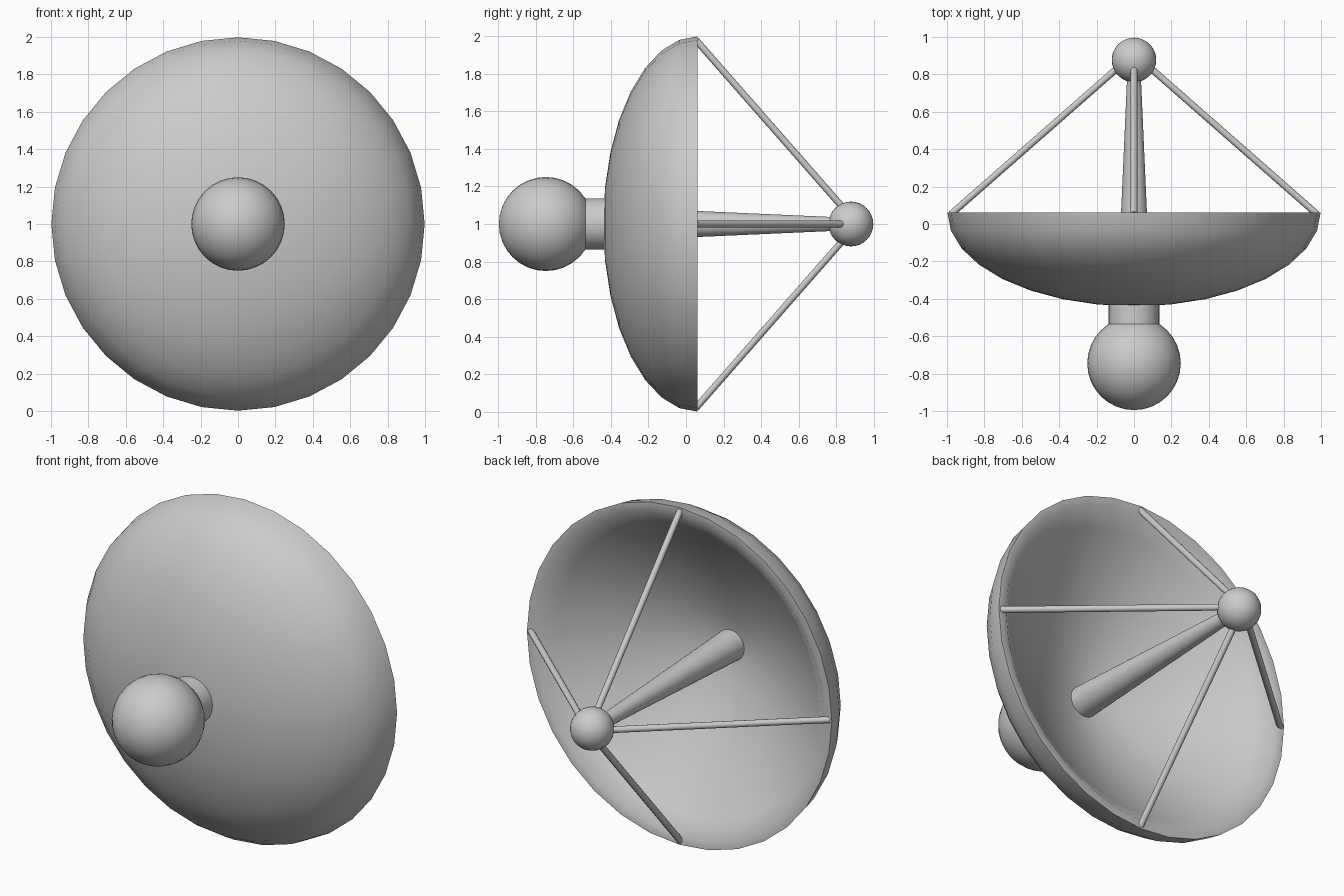
import bpy, bmesh
from math import sin, cos, pi, radians
from mathutils import Vector

if "Cube" in bpy.data.objects:
    bpy.data.objects.remove(bpy.data.objects["Cube"])

CZ = 1.0       # height of the dish axis
RIM_Y = 0.062  # plane of the dish rim


def finish(bm, name):
    bmesh.ops.recalc_face_normals(bm, faces=bm.faces[:])
    me = bpy.data.meshes.new(name)
    bm.to_mesh(me)
    bm.free()
    ob = bpy.data.objects.new(name, me)
    bpy.context.collection.objects.link(ob)
    bpy.ops.object.select_all(action='DESELECT')
    ob.select_set(True)
    bpy.context.view_layer.objects.active = ob
    bpy.ops.object.shade_smooth_by_angle(angle=radians(40))
    return ob


def lathe(name, profile, sides=32):
    """Spin (radius, y) points round the dish axis."""
    bm = bmesh.new()
    rings = []
    for r, y in profile:
        n = 1 if r < 1e-5 else sides
        rings.append([bm.verts.new((r * cos(2 * pi * i / sides), y,
                                    CZ + r * sin(2 * pi * i / sides))) for i in range(n)])
    for a, b in zip(rings, rings[1:]):
        for i in range(sides):
            j = (i + 1) % sides
            quad = [a[i % len(a)], a[j % len(a)], b[j % len(b)], b[i % len(b)]]
            bm.faces.new(list(dict.fromkeys(quad)))
    return finish(bm, name)


def arc(radius, depth, centre, start, end, steps):
    pts = []
    for i in range(steps + 1):
        t = start + (end - start) * i / steps
        pts.append((max(0.0, radius * cos(t)), centre + depth * sin(t)))
    return pts


def rod(name, p, q, radius, sides=12):
    p, q = Vector(p), Vector(q)
    bm = bmesh.new()
    bmesh.ops.create_cone(bm, cap_ends=True, segments=sides, radius1=radius,
                          radius2=radius, depth=(q - p).length)
    bm.transform((q - p).to_track_quat('Z', 'Y').to_matrix().to_4x4())
    bmesh.ops.translate(bm, vec=(p + q) / 2, verts=bm.verts[:])
    return finish(bm, name)


# Dish: half-ellipsoid back, flat rim, steeper reflector face inside
outer = arc(0.998, 0.502, RIM_Y, -pi / 2, 0, 8)
inner = [(0.948 * i / 10, RIM_Y - 0.49 * (1 - (i / 10) ** 1.6)) for i in range(10, -1, -1)]
lathe("dish", outer + inner)

# Rear housing and its neck
lathe("rear_ball", arc(0.25, 0.25, -0.745, -pi / 2, pi / 2, 16))
lathe("neck", [(0, -0.62), (0.136, -0.62), (0.136, -0.425), (0, -0.425)])

# Tapered mast and receiver ball
lathe("mast", [(0, -0.43), (0.091, -0.43), (0.034, 0.85), (0, 0.85)])
lathe("receiver_ball", arc(0.119, 0.119, 0.877, -pi / 2, pi / 2, 16))

# Four struts from the rim to the receiver
for k, side in enumerate(("right", "top", "left", "bottom")):
    c, s = cos(k * pi / 2), sin(k * pi / 2)
    rod(side + "_strut", (0.978 * c, 0.053, CZ + 0.978 * s),
        (0.05 * c, 0.867, CZ + 0.05 * s), 0.018)
